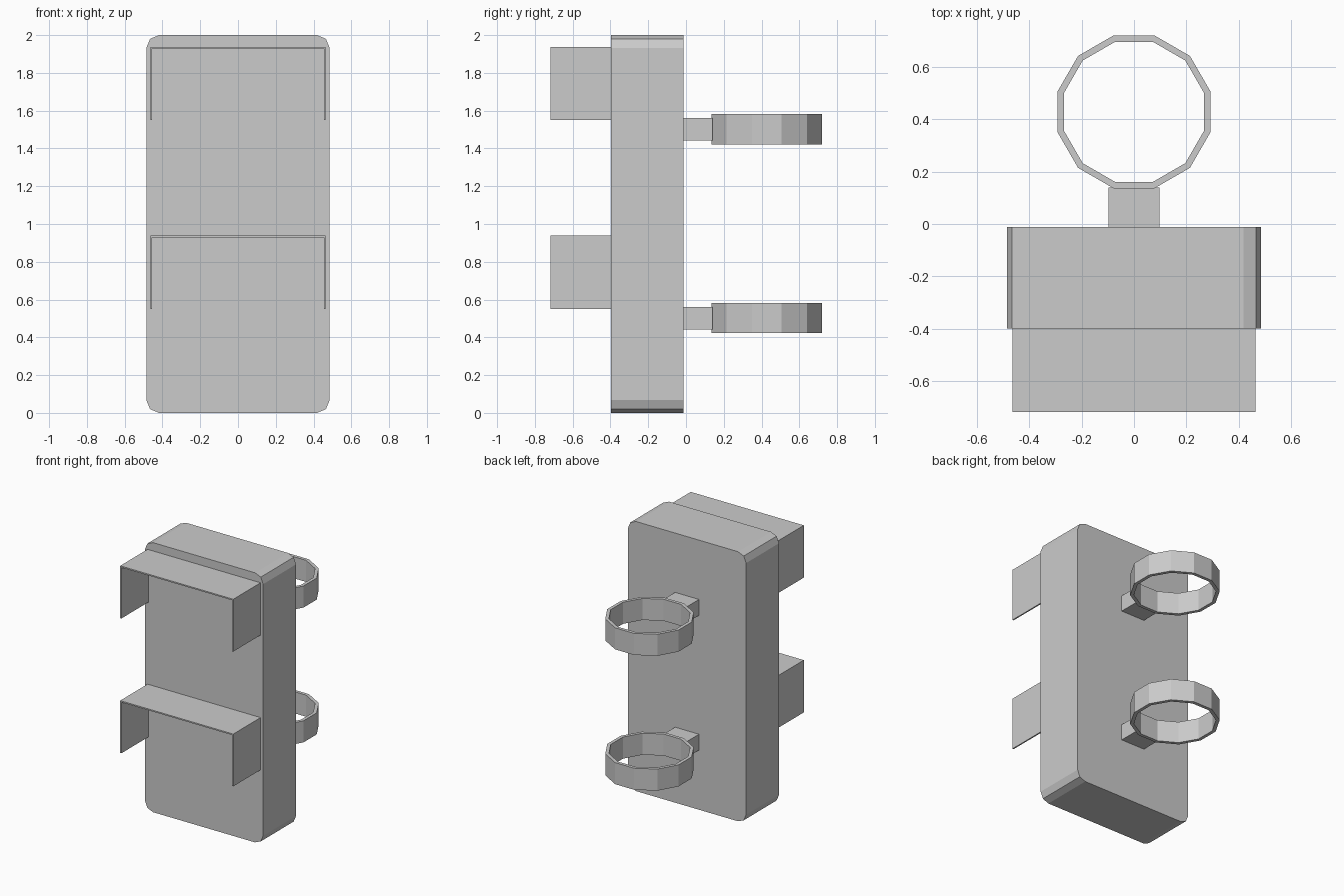
import bpy, bmesh, math

cube = bpy.data.objects.get("Cube")
if cube:
    bpy.data.objects.remove(cube, do_unlink=True)

grey = bpy.data.materials.new("plain_grey")
grey.use_nodes = True
colour = (0.6, 0.6, 0.6, 1)
grey.diffuse_color = colour
grey.node_tree.nodes["Principled BSDF"].inputs["Base Color"].default_value = colour


def extruded(name, outline, axis, start, end):
    """Extrude a closed 2D outline along y or z; returns a flat-shaded object."""
    bm = bmesh.new()
    place = (lambda a, b: (a, start, b)) if axis == 'Y' else (lambda a, b: (a, b, start))
    face = bm.faces.new([bm.verts.new(place(a, b)) for a, b in outline])
    moved = bmesh.ops.extrude_face_region(bm, geom=[face])["geom"]
    step = (0, end - start, 0) if axis == 'Y' else (0, 0, end - start)
    bmesh.ops.translate(bm, vec=step,
                        verts=[v for v in moved if isinstance(v, bmesh.types.BMVert)])
    bmesh.ops.recalc_face_normals(bm, faces=bm.faces)
    mesh = bpy.data.meshes.new(name)
    bm.to_mesh(mesh)
    bm.free()
    mesh.materials.append(grey)
    obj = bpy.data.objects.new(name, mesh)
    bpy.context.collection.objects.link(obj)
    return obj


def ring(name, centre_y, z, inner, outer, height, sides=12):
    """Faceted band with a flat side facing the housing."""
    bm = bmesh.new()
    loops = []
    for radius, h in ((outer, -1), (outer, 1), (inner, 1), (inner, -1)):
        angles = [2 * math.pi * (i + 0.5) / sides for i in range(sides)]
        loops.append([bm.verts.new((radius * math.sin(a), centre_y + radius * math.cos(a),
                                    z + h * height / 2)) for a in angles])
    for k in range(4):
        a, b = loops[k], loops[(k + 1) % 4]
        for i in range(sides):
            j = (i + 1) % sides
            bm.faces.new((a[i], a[j], b[j], b[i]))
    bmesh.ops.recalc_face_normals(bm, faces=bm.faces)
    mesh = bpy.data.meshes.new(name)
    bm.to_mesh(mesh)
    bm.free()
    mesh.materials.append(grey)
    bpy.context.collection.objects.link(bpy.data.objects.new(name, mesh))


# Housing with corners rounded in two steps
W, R, BACK, FRONT = 0.485, 0.067, -0.012, -0.398
outline = []
for cx, cz, first in ((W - R, 2 - R, 0), (R - W, 2 - R, 1), (R - W, R, 2), (W - R, R, 3)):
    for k in range(3):
        a = math.pi / 2 * (first + k / 2)
        outline.append((cx + R * math.cos(a), cz + R * math.sin(a)))
extruded("housing", outline, 'Y', BACK, FRONT)

# Hoods on the front, brackets and pole rings on the back
V, T = 0.464, 0.01
for label, base in (("lower", 0), ("upper", 1)):
    low, top = base + 0.55, base + 0.938
    hood = [(-V, low), (-V, top), (V, top), (V, low),
            (V - T, low), (V - T, top - T), (T - V, top - T), (T - V, low)]
    extruded(label + "_hood", hood, 'Y', FRONT, -0.718)
    bracket = [(-0.098, BACK), (0.098, BACK), (0.098, 0.14), (-0.098, 0.14)]
    extruded(label + "_bracket", bracket, 'Z', base + 0.442, base + 0.56)
    ring(label + "_pole_ring", 0.428, base + 0.502, 0.277, 0.302, 0.16)
